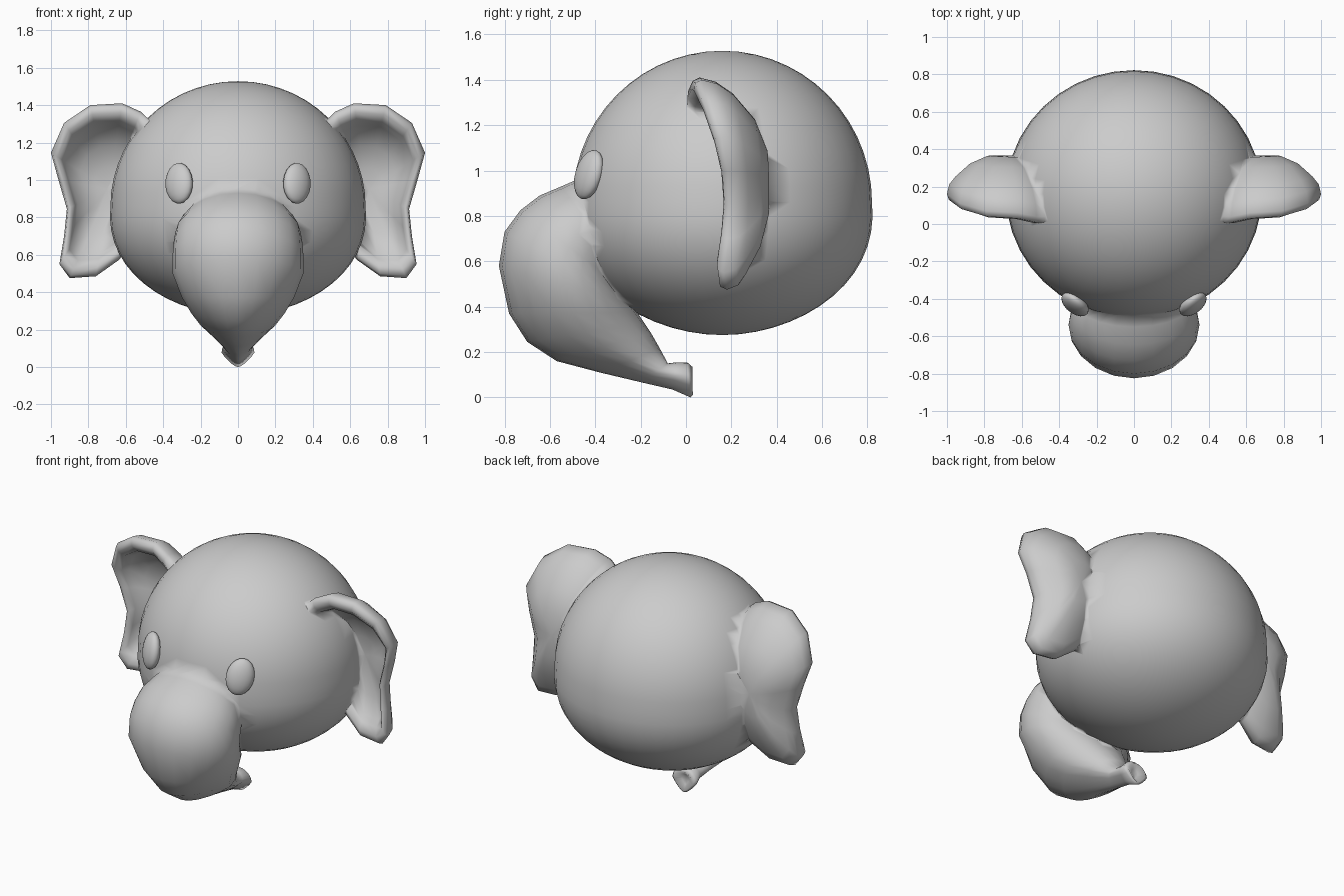
import bpy, math
from mathutils import Vector

if "Cube" in bpy.data.objects:
    bpy.data.objects.remove(bpy.data.objects["Cube"])


def build(name, rings):
    """Skin a list of closed rings, capping both ends with a centre fan."""
    n = len(rings[0])
    verts = [p for r in rings for p in r]
    faces = [(k * n + i, k * n + (i + 1) % n, (k + 1) * n + (i + 1) % n, (k + 1) * n + i)
             for k in range(len(rings) - 1) for i in range(n)]
    for base, ring in ((0, rings[0]), ((len(rings) - 1) * n, rings[-1])):
        c = len(verts)
        verts.append(sum((Vector(p) for p in ring), Vector()) / n)
        for i in range(n):
            a, b = base + i, base + (i + 1) % n
            faces.append((b, a, c) if base == 0 else (a, b, c))
    me = bpy.data.meshes.new(name)
    me.from_pydata([tuple(v) for v in verts], [], faces)
    ob = bpy.data.objects.new(name, me)
    bpy.context.collection.objects.link(ob)
    bpy.ops.object.select_all(action='DESELECT')
    ob.select_set(True)
    bpy.context.view_layer.objects.active = ob
    bpy.ops.object.mode_set(mode='EDIT')
    bpy.ops.mesh.select_all(action='SELECT')
    bpy.ops.mesh.normals_make_consistent(inside=False)
    bpy.ops.object.mode_set(mode='OBJECT')
    bpy.ops.object.shade_smooth()
    return ob


def ellipsoid(name, loc, radii, seg=20, rings=14):
    bpy.ops.mesh.primitive_uv_sphere_add(segments=seg, ring_count=rings, location=loc)
    ob = bpy.context.object
    ob.name = name
    ob.scale = radii
    bpy.ops.object.shade_smooth()
    return ob


# Head: lower half slightly shorter and fuller than the upper half
head = ellipsoid("head", (0, 0.16, 0.86), (0.682, 0.66, 0.668), 40, 28)
for v in head.data.vertices:
    if v.co.z < 0:
        full = 1 + 0.09 * -v.co.z * math.hypot(v.co.x, v.co.y)
        v.co = (v.co.x * full, v.co.y * full, v.co.z * 0.585 / 0.668)

# Trunk: each section is (outer y, z, inner y, z, half width)
sections = [
    (-0.47, 0.965, -0.28, 0.62, 0.27), (-0.55, 0.93, -0.29, 0.58, 0.31),
    (-0.645, 0.89, -0.30, 0.55, 0.335), (-0.73, 0.825, -0.30, 0.50, 0.345),
    (-0.80, 0.73, -0.28, 0.46, 0.35), (-0.825, 0.58, -0.25, 0.42, 0.35),
    (-0.78, 0.37, -0.215, 0.375, 0.30), (-0.70, 0.245, -0.185, 0.33, 0.25),
    (-0.57, 0.16, -0.155, 0.285, 0.20), (-0.38, 0.11, -0.115, 0.215, 0.135),
    (-0.19, 0.065, -0.08, 0.15, 0.08), (-0.06, 0.035, -0.04, 0.155, 0.07),
    (0.02, 0.0, 0.005, 0.155, 0.088), (0.03, 0.012, 0.028, 0.135, 0.065),
    (0.005, 0.045, 0.005, 0.11, 0.025)]
rings = []
for k, (oy, oz, iy, iz, w) in enumerate(sections):
    ring = []
    depth = min(0.5, max(0, 0.1 * (k - 5)))      # underside narrows towards the tip
    for i in range(20):
        a = math.tau * i / 20
        t = 0.5 - 0.5 * math.cos(a)
        pinch = 1 - depth * max(0, 1 - 2 * t)
        ring.append(Vector((w * math.sin(a) * pinch, oy + (iy - oy) * t, oz + (iz - oz) * t)))
    rings.append(ring)
parts = [build("trunk", rings)]

# Ear outline: (x, rim y, z), going from inner top round the outer edge
outline = [(0.45, 0.04, 1.30), (0.52, 0.04, 1.365), (0.62, 0.06, 1.41), (0.79, 0.07, 1.40),
           (0.93, 0.11, 1.305), (1.0, 0.16, 1.145), (0.96, 0.19, 1.0), (0.915, 0.20, 0.845),
           (0.93, 0.19, 0.70), (0.955, 0.17, 0.55), (0.90, 0.18, 0.475), (0.76, 0.19, 0.485),
           (0.64, 0.22, 0.57), (0.52, 0.22, 0.70), (0.46, 0.20, 0.90), (0.44, 0.12, 1.10)]
# Ear loops from back to dish floor: (outline scale, depth blend, depth target, offset)
loops = [(0.30, 0.95, 0.375, 0), (0.60, 0.80, 0.365, 0), (0.85, 0.5, 0.35, 0),
         (0.96, 0.18, 0.34, 0.02), (1.0, 0, 0, 0), (0.97, 0, 0, -0.03), (0.89, 0, 0, -0.034),
         (0.80, 0, 0, 0.0), (0.74, 0.5, 0.26, 0), (0.5, 0.85, 0.28, 0), (0.25, 1, 0.29, 0)]
for side, label in ((1, "left_ear"), (-1, "right_ear")):
    ear = []
    for s, t, target, off in loops:
        ear.append([Vector((side * (0.69 + (x - 0.69) * s), y * (1 - t) + target * t + off,
                            0.95 + (z - 0.95) * s)) for x, y, z in outline])
    parts.append(build(label, ear))

# Merge trunk and ears into the head so the skin is one continuous surface
bpy.context.view_layer.objects.active = head
for part in parts:
    mod = head.modifiers.new("merge_" + part.name, 'BOOLEAN')
    mod.operation = 'UNION'
    mod.solver = 'EXACT'
    mod.object = part
    bpy.ops.object.modifier_apply(modifier=mod.name)
    bpy.data.objects.remove(part)

# Eyes: turned outward, then leaned back
for side, label in ((1, "left_eye"), (-1, "right_eye")):
    eye = ellipsoid(label, (side * 0.315, -0.428, 0.982), (0.083, 0.047, 0.112), 16, 10)
    eye.rotation_mode = 'ZYX'
    eye.rotation_euler = (-0.3, side * 0.08, side * 0.6)
